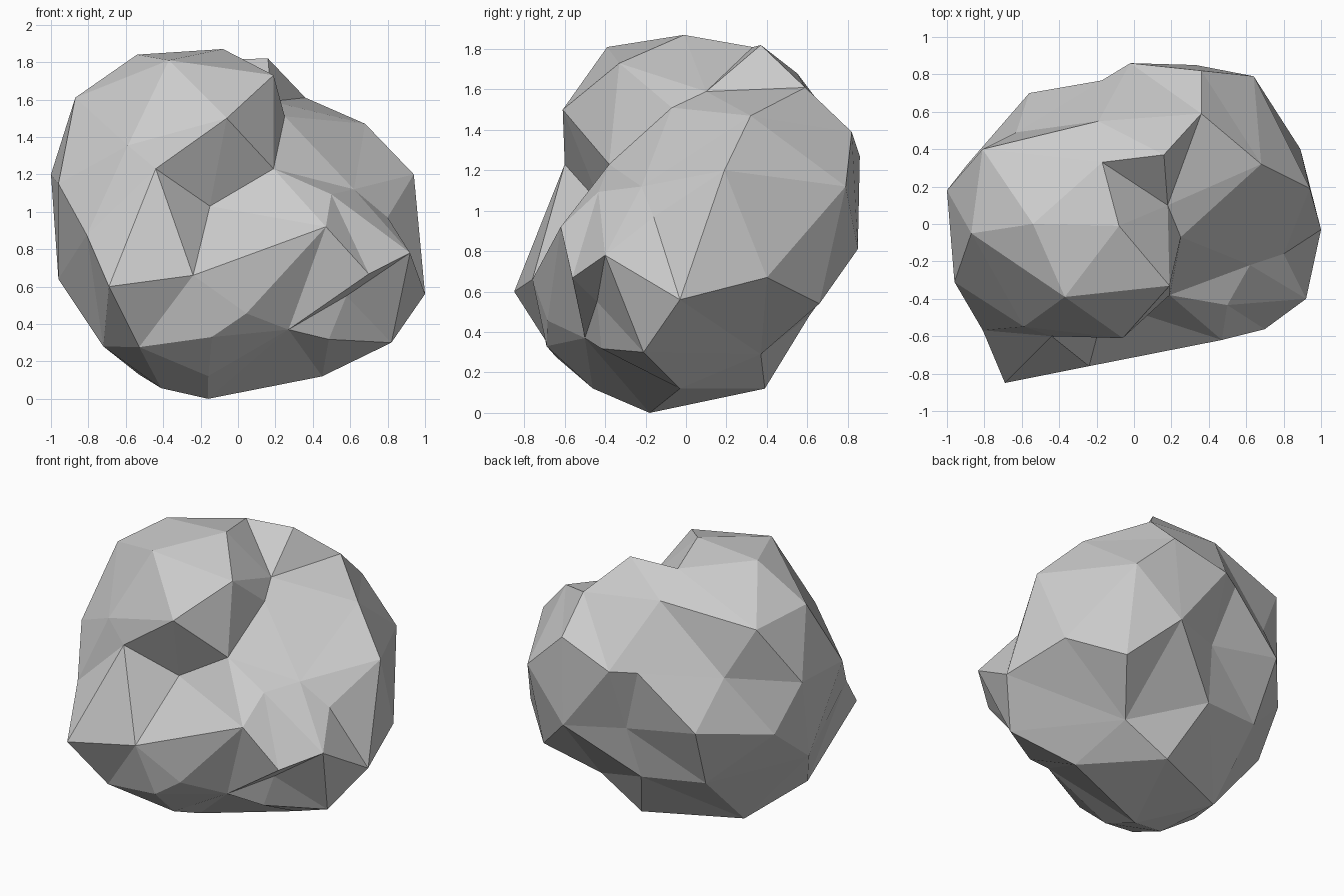
import bpy, bmesh
from mathutils import Vector

# Corner points of the boulder, chipped out around one centre
CORNERS = [
    # crown and its notch
    (-.54, 0, 1.84), (-.08, -.01, 1.87), (-.37, -.39, 1.81), (.16, .37, 1.82), (.19, -.33, 1.73),
    (-.17, .33, 1.81), (-.06, -.61, 1.5), (.25, -.07, 1.51), (.18, .1, 1.59), (.36, .59, 1.61),
    # right side
    (.68, .32, 1.47), (.94, .19, 1.2), (.62, -.22, 1.12), (.64, .79, 1.12), (1, -.03, .56),
    (.92, -.4, .78), (.8, -.16, .97), (.58, -.44, .55), (.89, .4, .67),
    # front ledge and hollow
    (.47, -.62, .92), (.19, -.38, 1.23), (-.15, -.42, 1.03), (-.44, -.6, 1.23), (-.24, -.76, .66),
    (-.69, -.85, .6),
    # underside
    (-.14, -.69, .33), (.27, -.5, .37), (.82, -.21, .3), (.45, -.03, .12), (-.16, -.18, 0),
    (-.72, -.28, .28), (.38, .37, .29), (.06, .39, .12),
    # left side
    (-.96, .05, .64), (-.96, -.31, 1.15), (-1, .18, 1.2), (-.87, -.05, 1.61), (-.81, .4, 1.59),
    (-.89, .32, .87),
    # back
    (.36, .82, 1.39), (-.02, .86, 1.27), (-.19, .55, 1.68), (-.63, .49, 1.25), (-.56, .7, .93),
    (-.04, .7, .83), (.33, .85, .81), (.61, .66, .54), (-.52, .53, .52), (-.09, .61, .48),
    (-.53, .13, .13),
]
CENTRE = Vector((0, 0, .9))

# Bulges: a point part-way between two corners, pushed out from the centre
BULGES = [(19, 27, .35, 1.18), (20, 15, .35, 1.12), (24, 29, .42, 1.13),
          (30, 29, .6, 1.07), (25, 29, .5, 1.06), (40, 42, .25, 1), (24, 34, .5, .98),
          (22, 36, .2, 1.12), (23, 26, .55, 1.11), (26, 27, .35, 1.05)]
# Ridges turned to run across the hollows
TURNS = [(24, 21), (1, 3), (1, 7), (46, 48), (46, 44)]

points = [Vector(p) for p in CORNERS]
for a, b, t, push in BULGES:
    points.append(CENTRE + (points[a].lerp(points[b], t) - CENTRE) * push)

# Wrap the corner directions in a sphere-like skin, then push each corner to its place
bm = bmesh.new()
verts = [bm.verts.new((p - CENTRE).normalized()) for p in points]
bmesh.ops.convex_hull(bm, input=verts)
for a, b in TURNS:
    edge = bm.edges.get((verts[a], verts[b]))
    if edge:
        bmesh.ops.rotate_edges(bm, edges=[edge])
for v, p in zip(verts, points):
    v.co = p
bmesh.ops.recalc_face_normals(bm, faces=list(bm.faces))

mesh = bpy.data.meshes.new("boulder")
bm.to_mesh(mesh)
bm.free()
boulder = bpy.data.objects.new("boulder", mesh)
bpy.context.collection.objects.link(boulder)
